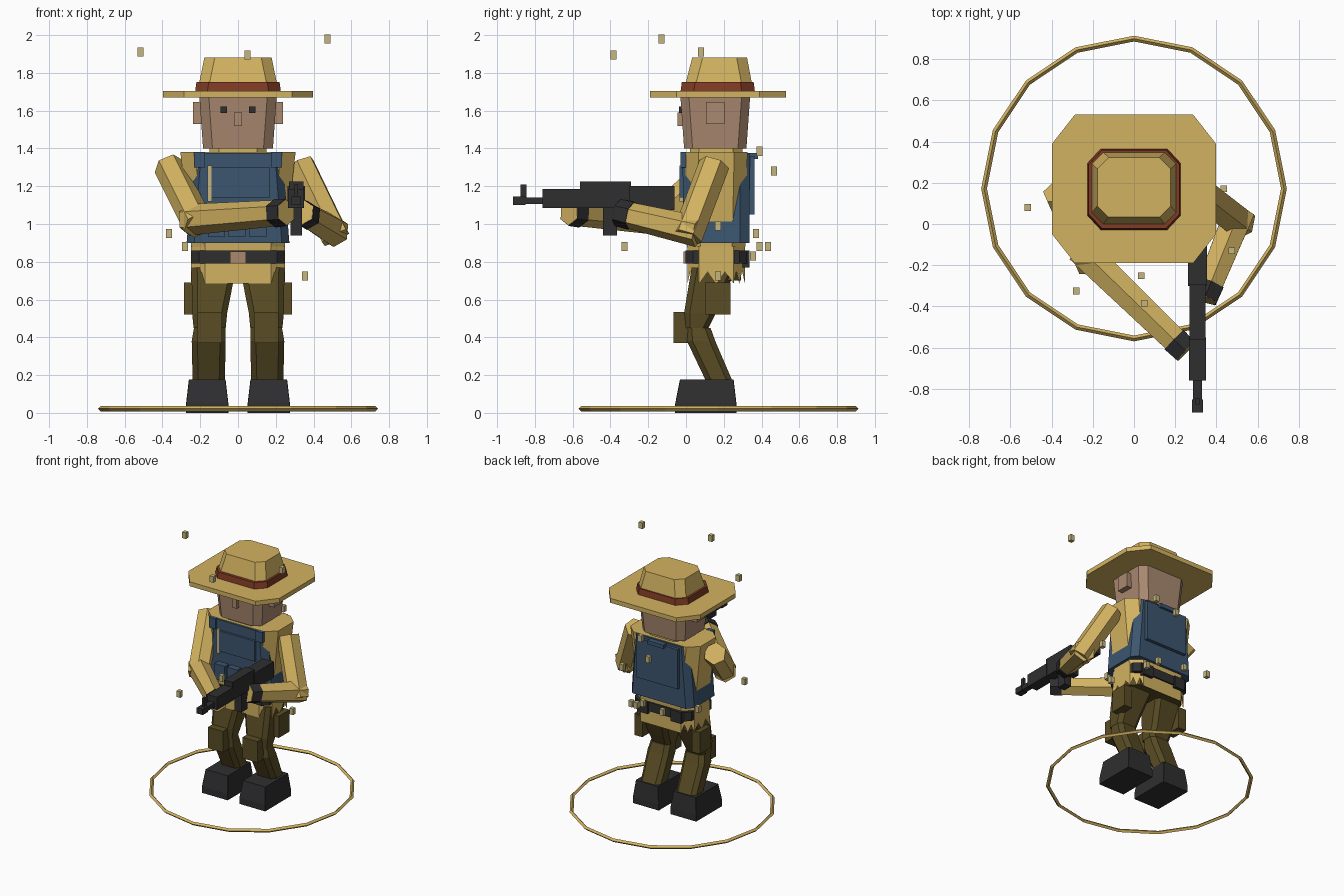
import bpy, bmesh, math
from mathutils import Vector, Matrix

if "Cube" in bpy.data.objects:
    bpy.data.objects.remove(bpy.data.objects["Cube"], do_unlink=True)


def material(name, rgb):
    m = bpy.data.materials.new(name)
    m.use_nodes = True
    m.diffuse_color = (*rgb, 1)
    m.node_tree.nodes["Principled BSDF"].inputs["Base Color"].default_value = (*rgb, 1)
    return m


CLOTH = material("sand cloth", (.65, .45, .12))
BLUE = material("vest blue", (.045, .092, .16))
PANTS = material("dark olive brown", (.10, .073, .018))
SKIN = material("skin", (.40, .25, .16))
BAND = material("rust red", (.22, .044, .018))
BLACK = material("gunmetal black", (.028, .028, .030))
PALE = material("pale dust", (.56, .47, .21))
MID = .16  # depth of the body's centre line


def finish(name, bm, mat):
    bmesh.ops.recalc_face_normals(bm, faces=bm.faces)
    me = bpy.data.meshes.new(name)
    bm.to_mesh(me)
    bm.free()
    me.materials.append(mat)
    ob = bpy.data.objects.new(name, me)
    bpy.context.collection.objects.link(ob)
    return ob


def box(name, x, y, z, mat):
    """Box from (min, max) ranges."""
    bm = bmesh.new()
    r = (x, y, z)
    mid = Vector([(a + b) / 2 for a, b in r])
    size = [b - a for a, b in r]
    bmesh.ops.create_cube(bm, size=1, matrix=Matrix.Translation(mid) @ Matrix.Diagonal((*size, 1)))
    return finish(name, bm, mat)


def outline(hx, hy, cx, cy):
    """Rectangle with chamfered corners."""
    return [(hx, -hy + cy), (hx, hy - cy), (hx - cx, hy), (-hx + cx, hy),
            (-hx, hy - cy), (-hx, -hy + cy), (-hx + cx, -hy), (hx - cx, -hy)]


def loft(name, sections, mat, chamfer):
    """Stack of chamfered sections: z, centre x, centre y, half x, half y."""
    bm = bmesh.new()
    cx, cy = chamfer
    rings = [[bm.verts.new((x + px, y + py, z)) for px, py in outline(hx, hy, cx, cy)]
             for z, x, y, hx, hy in sections]
    for a, b in zip(rings, rings[1:]):
        for i in range(8):
            j = (i + 1) % 8
            bm.faces.new((a[i], a[j], b[j], b[i]))
    bm.faces.new(rings[0])
    bm.faces.new(rings[-1])
    return finish(name, bm, mat)


def tube(name, a, b, r1, r2, mat, sides=6):
    a, b = Vector(a), Vector(b)
    rot = (b - a).to_track_quat('Z', 'Y').to_matrix().to_4x4()
    bm = bmesh.new()
    bmesh.ops.create_cone(bm, cap_ends=True, segments=sides, radius1=r1, radius2=r2,
                          depth=(b - a).length, matrix=Matrix.Translation((a + b) / 2) @ rot)
    return finish(name, bm, mat)


# Ground ring
bpy.ops.mesh.primitive_torus_add(major_segments=16, minor_segments=4, major_radius=.727,
                                 minor_radius=.014, location=(0, .172, .022))
ring = bpy.context.object
ring.name = "ground_ring"
ring.data.materials.append(CLOTH)

# Head and face
loft("neck", [(1.34, 0, MID, .15, .14), (1.41, 0, MID, .15, .14)], CLOTH, (.05, .05))
loft("head", [(1.4, 0, .155, .185, .165), (1.68, 0, .155, .205, .185)], SKIN, (.05, .045))
box("nose", (-.02, .02), (-.045, .0), (1.52, 1.59), SKIN)
for s, side in ((1, "left"), (-1, "right")):
    ex = sorted((s * .058, s * .093))
    box(side + "_eye", ex, (-.036, -.015), (1.588, 1.622), BLACK)
    ex = sorted((s * .18, s * .238))
    box(side + "_ear", ex, (.105, .205), (1.53, 1.645), SKIN)

# Wide brimmed hat
loft("hat_brim", [(1.67, 0, .17, .397, .36), (1.705, 0, .17, .397, .36)], CLOTH, (.11, .14))
loft("hat_band", [(1.70, 0, .168, .227, .197), (1.752, 0, .168, .22, .19)], BAND, (.065, .07))
loft("hat_crown", [(1.70, 0, .172, .215, .185), (1.882, 0, .178, .178, .145)], CLOTH, (.055, .055))

# Shirt and vest
loft("shirt", [(.80, 0, MID, .245, .148), (.90, 0, MID, .25, .155), (1.38, 0, MID, .305, .165)],
     CLOTH, (.075, .07))
loft("vest", [(.90, 0, MID, .272, .175), (1.377, 0, MID, .235, .178)], BLUE, (.04, .05))
box("chest_panel", (-.14, .17), (-.035, 0), (1.14, 1.30), BLUE)
box("chest_strip", (-.162, -.138), (-.035, 0), (1.12, 1.31), PALE)
for i in range(3):
    px = -.16 + i * .11
    box(f"chest_pouch_{i + 1}", (px, px + .09), (-.065, 0), (.93, 1.05), BLUE)
box("back_panel", (-.18, .18), (.32, .362), (1.05, 1.36), BLUE)
box("back_panel_handle", (-.07, .07), (.34, .38), (1.345, 1.375), BLUE)
for s, side in ((1, "left"), (-1, "right")):
    box(side + "_vest_strap", sorted((s * .175, s * .232)), (-.03, 0), (1.30, 1.382), BLUE)

# Ragged shirt skirt: flat front and back, notched sides and corners
bm = bmesh.new()
corners = outline(.25, .152, .075, .06)
top, low = [], []
for i, p in enumerate(corners):
    q = corners[(i + 1) % 8]
    steps = 1 if i in (2, 6) else 4
    for k in range(steps):
        t = k / steps
        x, y = p[0] + (q[0] - p[0]) * t, MID + p[1] + (q[1] - p[1]) * t
        top.append(bm.verts.new((x, y, .88)))
        low.append(bm.verts.new((x, y, .75 if k % 2 else .685)))
n = len(top)
for i in range(n):
    bm.faces.new((low[i], low[(i + 1) % n], top[(i + 1) % n], top[i]))
bm.faces.new(top)
finish("ragged_skirt", bm, CLOTH)

# Belt
loft("belt", [(.79, 0, MID, .247, .163), (.86, 0, MID, .247, .163)], BLACK, (.04, .04))
box("belt_buckle", (-.042, .042), (-.014, .02), (.79, .855), SKIN)
for s, side in ((1, "left"), (-1, "right")):
    box(side + "_belt_pouch", sorted((s * .10, s * .19)), (.30, .335), (.77, .86), BLACK)

# Legs, boots, pads and thigh pouches
loft("pelvis", [(.70, 0, MID, .235, .13), (.80, 0, MID, .235, .13)], PANTS, (.05, .05))
for s, side in ((1, "left"), (-1, "right")):
    loft(side + "_thigh", [(.45, s * .15, .055, .085, .065), (.53, s * .15, .075, .093, .085),
                           (.77, s * .128, .15, .118, .12)], PANTS, (.03, .03))
    loft(side + "_shin", [(.16, s * .155, .18, .085, .07), (.38, s * .155, .08, .09, .075),
                          (.45, s * .15, .065, .083, .065)], PANTS, (.03, .03))
    box(side + "_knee_pad", sorted((s * .085, s * .215)), (-.065, .01), (.37, .535), PANTS)
    box(side + "_thigh_pouch", sorted((s * .215, s * .285)), (.10, .235), (.52, .69), PANTS)
    loft(side + "_boot", [(0, s * .163, .105, .113, .162), (.05, s * .163, .105, .112, .162),
                          (.178, s * .163, .11, .097, .142)], BLACK, (.002, .002))

# Arms: shoulder, elbow, wrist
arms = {"left": ((.34, .14, 1.29), (.495, .02, .97), (.35, -.34, 1.055)),
        "right": ((-.355, .14, 1.285), (-.225, -.155, 1.025), (.235, -.60, 1.06))}
for side, pts in arms.items():
    sh, el, wr = map(Vector, pts)
    u, f = (el - sh).normalized(), (wr - el).normalized()
    tube(side + "_upper_arm", sh - u * .03, el + u * .05, .083, .083, CLOTH)
    tube(side + "_forearm", el - f * .05, wr + f * .028, .083, .068, CLOTH)
    tube(side + "_glove", wr - f * .055, wr + f * .025, .076, .072, BLACK)

# Rifle, along the depth axis
GX = .308
rifle = [("muzzle", .026, (-.915, -.85), (1.10, 1.145)),
         ("barrel", .022, (-.86, -.74), (1.105, 1.14)),
         ("front_sight", .010, (-.875, -.845), (1.14, 1.21)),
         ("handguard", .042, (-.76, -.55), (1.085, 1.185)),
         ("receiver", .038, (-.56, -.29), (1.085, 1.225)),
         ("stock", .047, (-.30, -.06), (1.075, 1.20)),
         ("magazine", .030, (-.44, -.365), (.94, 1.10)),
         ("grip", .026, (-.335, -.28), (.99, 1.10))]
for name, half, y, z in rifle:
    box("rifle_" + name, (GX - half, GX + half), y, z, BLACK)

# Floating chips
chips = [(.475, -.13, 1.98), (-.515, .08, 1.91), (.05, -.385, 1.895), (-.28, -.325, .88),
         (.355, .17, .725), (.435, .17, .99), (-.365, .37, .95), (.035, -.25, 1.06),
         (0, .465, 1.28), (.12, .39, 1.385), (-.1, .435, .88), (.1, .39, .88), (.18, .355, .83)]
for i, (x, y, z) in enumerate(chips):
    box(f"chip_{i + 1}", (x - .016, x + .016), (y - .016, y + .016), (z - .024, z + .024), PALE)
